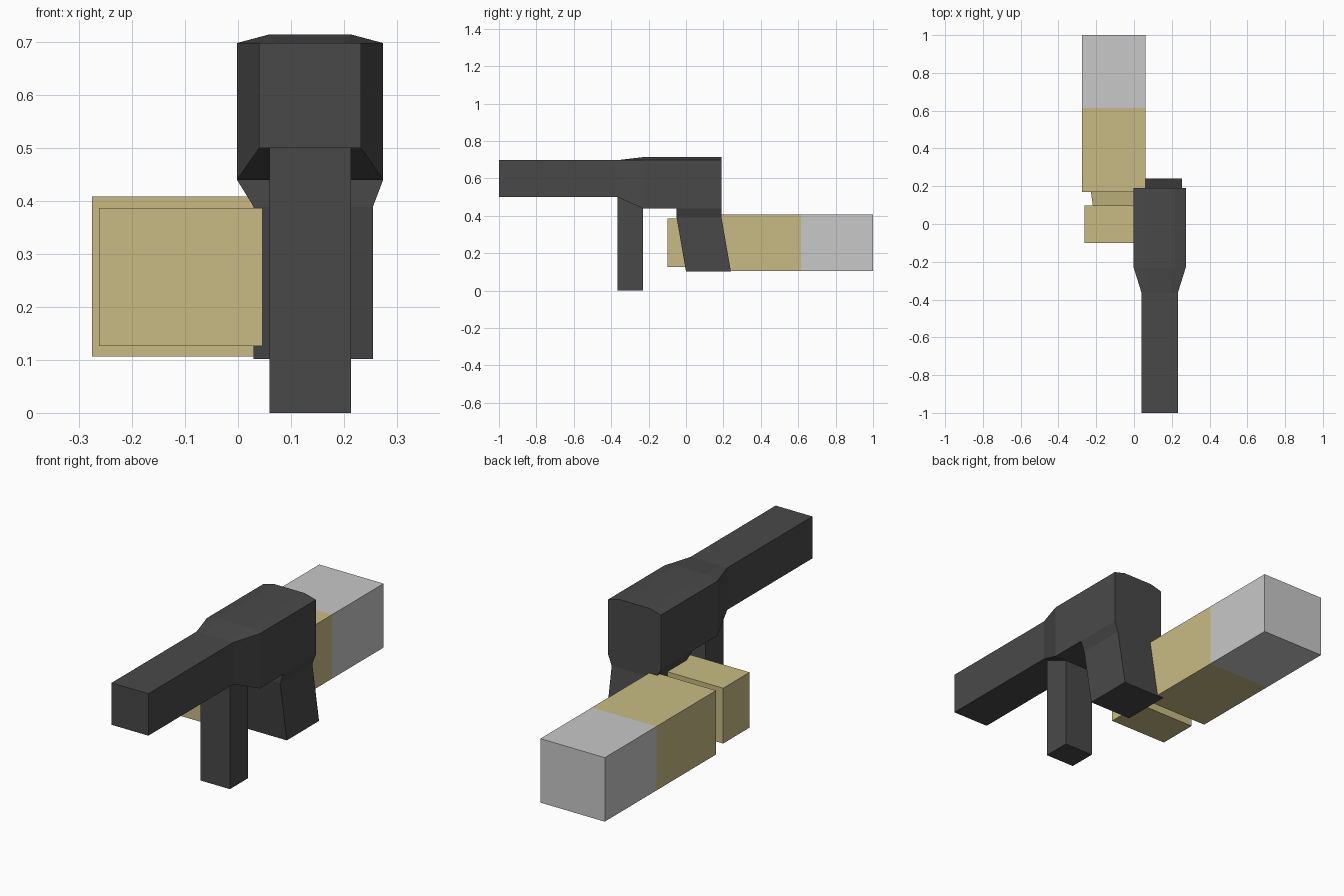
import bpy, bmesh

if "Cube" in bpy.data.objects:
    bpy.data.objects.remove(bpy.data.objects["Cube"])


def material(name, rgb):
    m = bpy.data.materials.new(name)
    m.diffuse_color = (*rgb, 1)
    m.use_nodes = True
    m.node_tree.nodes["Principled BSDF"].inputs["Base Color"].default_value = m.diffuse_color
    return m


DARK = material("dark_gunmetal", (0.066, 0.066, 0.066))
BRASS = material("brass", (0.58, 0.50, 0.23))
SILVER = material("silver", (0.58, 0.58, 0.58))


def loft(name, sections, mats):
    """Skin a run of equal-sized cross-sections and cap both ends."""
    bm = bmesh.new()
    rings = [[bm.verts.new(p) for p in s] for s in sections]
    n = len(rings[0])
    for i in range(len(rings) - 1):
        for j in range(n):
            k = (j + 1) % n
            f = bm.faces.new((rings[i][j], rings[i][k], rings[i + 1][k], rings[i + 1][j]))
            f.material_index = min(i, len(mats) - 1)
    bm.faces.new(rings[0])
    bm.faces.new(rings[-1]).material_index = len(mats) - 1
    bmesh.ops.recalc_face_normals(bm, faces=bm.faces)
    me = bpy.data.meshes.new(name)
    bm.to_mesh(me)
    bm.free()
    for m in mats:
        me.materials.append(m)
    ob = bpy.data.objects.new(name, me)
    bpy.context.collection.objects.link(ob)
    return ob


def rect_y(y, x0, x1, z0, z1):
    return [(x0, y, z0), (x0, y, z1), (x1, y, z1), (x1, y, z0)]


def rect_z(z, x0, x1, y0, y1):
    return [(x0, y0, z), (x0, y1, z), (x1, y1, z), (x1, y0, z)]


CX = 0.136  # centre line of the gun


def hexa(y, half, top_half, z0, z_side, z_top):
    return [(CX - half, y, z0), (CX - half, y, z_side), (CX - top_half, y, z_top),
            (CX + top_half, y, z_top), (CX + half, y, z_side), (CX + half, y, z0)]


# Barrel flaring into the receiver
loft("barrel_and_receiver", [
    hexa(-1.0, 0.096, 0.06, 0.5, 0.698, 0.698),
    hexa(-0.365, 0.096, 0.06, 0.5, 0.698, 0.698),
    hexa(-0.23, 0.138, 0.078, 0.44, 0.698, 0.714),
    hexa(0.19, 0.138, 0.078, 0.44, 0.698, 0.714)], [DARK])

# Front grip, its top tucked under the flare
grip_top = [(x, y, 0.5 if y < -0.3 else 0.44) for x, y, z in rect_z(0, 0.059, 0.213, -0.365, -0.23)]
loft("front_grip", [rect_z(0, 0.059, 0.213, -0.365, -0.23), grip_top], [DARK])

# Slanted rear grip with a flared collar
loft("rear_grip", [
    rect_z(0.102, 0.029, 0.255, 0.0, 0.24),
    rect_z(0.39, 0.029, 0.255, -0.05, 0.19),
    rect_z(0.44, -0.002, 0.274, -0.05, 0.19)], [DARK])

# Cartridge: rim, tapered groove, case and silver tip
loft("cartridge_rim", [rect_y(y, -0.262, 0.046, 0.126, 0.387) for y in (-0.1, 0.097)], [BRASS])
loft("cartridge_groove", [
    rect_y(0.097, -0.218, 0.002, 0.164, 0.35),
    rect_y(0.17, -0.228, 0.012, 0.152, 0.362)], [BRASS])
loft("cartridge_case_and_tip",
     [rect_y(y, -0.276, 0.06, 0.106, 0.408) for y in (0.17, 0.615, 1.0)], [BRASS, SILVER])
